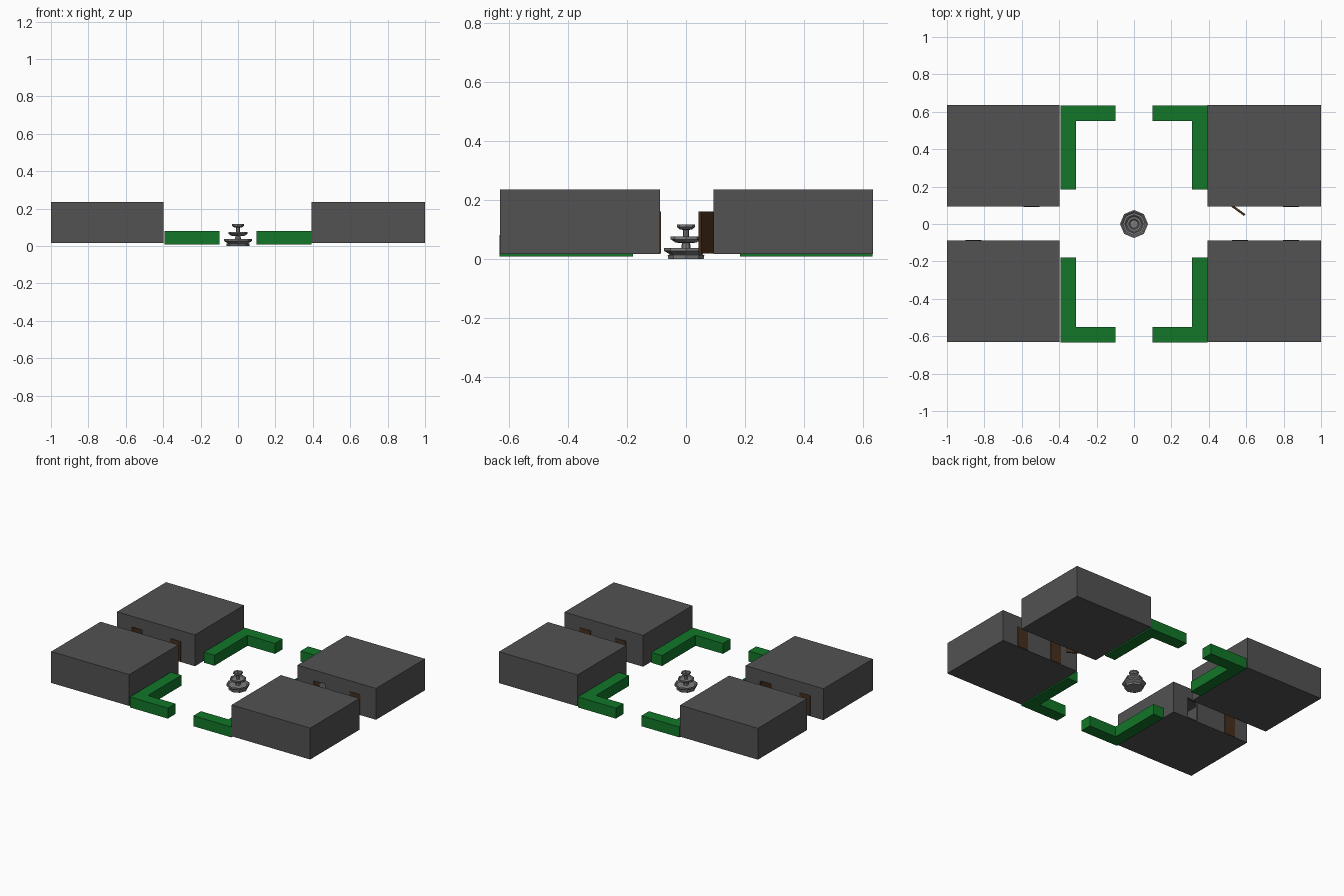
import bpy, bmesh, math
from mathutils import Matrix, Vector

if "Cube" in bpy.data.objects:
    bpy.data.objects.remove(bpy.data.objects["Cube"])


def material(name, rgb):
    m = bpy.data.materials.new(name)
    m.diffuse_color = (*rgb, 1)
    m.use_nodes = True
    m.node_tree.nodes["Principled BSDF"].inputs["Base Color"].default_value = m.diffuse_color
    return m


WALL = material("dark grey wall", (0.085, 0.085, 0.085))
STONE = material("fountain stone", (0.21, 0.21, 0.21))
LEAF = material("hedge green", (0.006, 0.18, 0.022))
WOOD = material("dark brown wood", (0.06, 0.028, 0.012))


def finish(name, bm, mat):
    bmesh.ops.recalc_face_normals(bm, faces=bm.faces)
    me = bpy.data.meshes.new(name)
    bm.to_mesh(me)
    bm.free()
    me.materials.append(mat)
    ob = bpy.data.objects.new(name, me)
    bpy.context.collection.objects.link(ob)
    return ob


def box(name, xs, ys, zs, mat):
    lo = [min(p) for p in (xs, ys, zs)]
    hi = [max(p) for p in (xs, ys, zs)]
    bm = bmesh.new()
    bmesh.ops.create_cube(bm, size=1)
    for v in bm.verts:
        v.co = Vector([hi[i] if v.co[i] > 0 else lo[i] for i in range(3)])
    return finish(name, bm, mat)


def carve(ob, cutters):
    """Subtract the cutters, keep the result and remove the helpers."""
    for c in cutters:
        c.hide_render = True
        mod = ob.modifiers.new("cut", 'BOOLEAN')
        mod.operation, mod.object, mod.solver = 'DIFFERENCE', c, 'EXACT'
    dg = bpy.context.evaluated_depsgraph_get()
    me = bpy.data.meshes.new_from_object(ob.evaluated_get(dg))
    ob.modifiers.clear()
    ob.data = me
    for c in cutters:
        bpy.data.objects.remove(c)


# Two-room buildings, each room with a doorway onto the central lane
Z0, Z1, DOOR_TOP, T, DW = 0.016, 0.235, 0.16, 0.015, 0.084


def building(name, xs, sy, inner, outer, doors):
    body = box(name, xs, (sy * inner, sy * outer), (Z0, Z1), WALL)
    mid = sum(xs) / 2
    cutters = []
    for a, b in ((xs[0] + T, mid - T / 2), (mid + T / 2, xs[1] - T)):
        cutters.append(box("room_cutter", (a, b), (sy * (inner + T), sy * (outer - T)),
                           (Z0 + 0.008, Z1 - T), WALL))
    for hinge, side, angle in doors:
        cutters.append(box("doorway_cutter", (hinge, hinge + side * DW),
                           (sy * (inner - 0.05), sy * (inner + T * 2)),
                           (Z0 + 0.008, DOOR_TOP), WALL))
    carve(body, cutters)
    # door leaves swing about their hinge
    for i, (hinge, side, angle) in enumerate(doors):
        y = sy * (inner + 0.003)
        leaf = box(f"{name}_door_{i + 1}", (0, side * DW), (-0.006, 0.006),
                   (Z0 + 0.002, DOOR_TOP), WOOD)
        leaf.data.transform(Matrix.Translation((hinge, y, 0))
                            @ Matrix.Rotation(math.radians(angle), 4, 'Z'))


LEFT, RIGHT = (-1, -0.398), (0.393, 1)
# doors: hinge x, direction of the leaf, swing in degrees
building("back_left_building", LEFT, 1, 0.094, 0.635, [(-0.89, 1, 60), (-0.59, 1, 0)])
building("back_right_building", RIGHT, 1, 0.094, 0.635, [(0.524, 1, -36), (0.797, 1, 0)])
building("front_left_building", LEFT, -1, 0.088, 0.632, [(-0.9, 1, 0), (-0.51, -1, 65)])
building("front_right_building", RIGHT, -1, 0.088, 0.632, [(0.525, 1, 0), (0.797, 1, 0)])


# L-shaped hedges in the four corners of the court
def hedge(name, sx, sy, start):
    pts = [(0.392, start), (0.392, 0.633), (0.099, 0.633),
           (0.099, 0.55), (0.311, 0.55), (0.311, start)]
    bm = bmesh.new()
    f = bm.faces.new([bm.verts.new((sx * x, sy * y, 0.008)) for x, y in pts])
    top = bmesh.ops.extrude_face_region(bm, geom=[f])["geom"]
    bmesh.ops.translate(bm, vec=(0, 0, 0.073),
                        verts=[g for g in top if isinstance(g, bmesh.types.BMVert)])
    finish(name, bm, LEAF)


for sx, xn in ((-1, "left"), (1, "right")):
    for sy, yn in ((-1, "front"), (1, "back")):
        hedge(f"{yn}_{xn}_hedge", sx, sy, 0.18 if sy < 0 else 0.184)


# Eight-sided three-tier fountain, lathed from one profile of (radius, z)
profile = [(0.06, 0), (0.062, 0.012), (0.055, 0.015), (0.075, 0.027), (0.075, 0.037),
           (0.068, 0.037), (0.06, 0.03), (0.016, 0.03), (0.014, 0.053), (0.035, 0.055),
           (0.052, 0.066), (0.052, 0.076), (0.046, 0.076), (0.04, 0.07), (0.011, 0.07),
           (0.01, 0.098), (0.022, 0.1), (0.031, 0.108), (0.031, 0.117), (0.026, 0.117),
           (0.022, 0.112), (0.008, 0.112), (0.008, 0.117)]
N = 8
bm = bmesh.new()
rings = [[bm.verts.new((r * math.cos(k * math.tau / N), r * math.sin(k * math.tau / N), z))
          for k in range(N)] for r, z in profile]
for a, b in zip(rings, rings[1:]):
    for k in range(N):
        j = (k + 1) % N
        bm.faces.new((a[k], a[j], b[j], b[k]))
bm.faces.new(rings[0][::-1])
bm.faces.new(rings[-1])
finish("fountain", bm, STONE)
